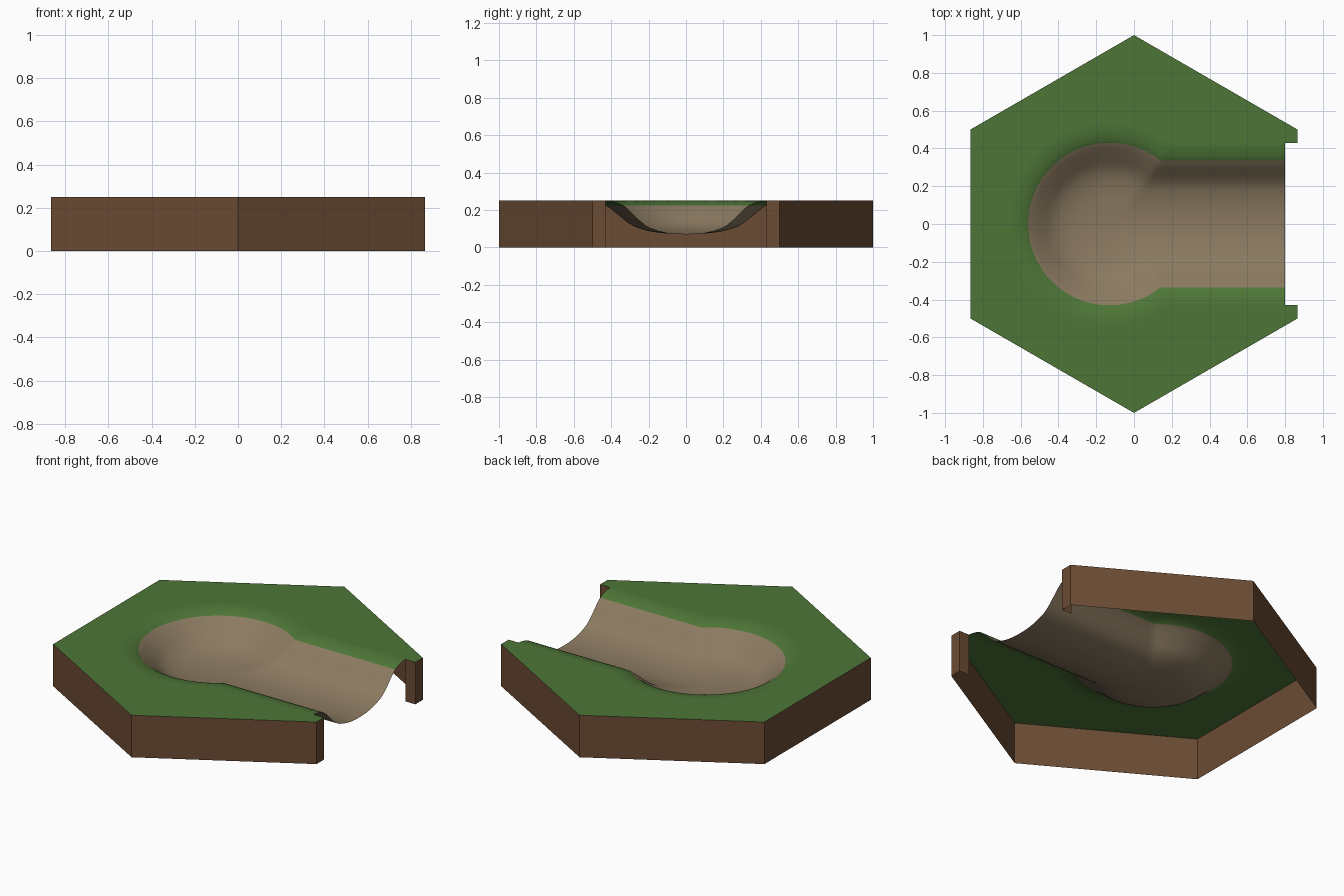
import bpy, bmesh, math

if "Cube" in bpy.data.objects:
    bpy.data.objects.remove(bpy.data.objects["Cube"])

H = 0.25                 # tile height
SAND_Z = 0.225           # sand below this level, grass above
HX = math.sqrt(3) / 2    # half width across the flats
MOUTH_X, MOUTH_Y = 0.80, 0.43
POND_X = -0.13

# distance from centre -> height
POND = [(0, .07), (.14, .078), (.23, .095), (.30, .125), (.37, .18), (.43, .225), (.48, .243), (.54, H)]
CHANNEL = [(0, .07), (.10, .078), (.20, .108), (.25, .145), (.30, .195), (.335, .225), (.375, .241), (.43, H)]


def material(name, rgb):
    m = bpy.data.materials.new(name)
    m.diffuse_color = (*rgb, 1)
    m.use_nodes = True
    m.node_tree.nodes["Principled BSDF"].inputs["Base Color"].default_value = m.diffuse_color
    return m


def profile(pts, d):
    """Smooth curve through the profile points, flat at both ends."""
    if d >= pts[-1][0]:
        return pts[-1][1]
    n = len(pts)

    def slope(i):
        if i in (0, n - 1):
            return 0.0
        return (pts[i + 1][1] - pts[i - 1][1]) / (pts[i + 1][0] - pts[i - 1][0])

    i = max(k for k in range(n - 1) if pts[k][0] <= d)
    (x0, y0), (x1, y1) = pts[i], pts[i + 1]
    w = x1 - x0
    t = (d - x0) / w
    return ((2*t**3 - 3*t*t + 1) * y0 + (t**3 - 2*t*t + t) * w * slope(i)
            + (3*t*t - 2*t**3) * y1 + (t**3 - t*t) * w * slope(i + 1))


def height(x, y):
    z = profile(POND, math.hypot(x - POND_X, y))
    if x > POND_X:
        z = min(z, profile(CHANNEL, abs(y)))
    return min(z, H)


def cut(bm, co, no, clear=False):
    geom = bm.verts[:] + bm.edges[:] + bm.faces[:]
    bmesh.ops.bisect_plane(bm, geom=geom, dist=1e-5, plane_co=co, plane_no=no, clear_outer=clear)


def finish(name, bm, mats, angle):
    me = bpy.data.meshes.new(name)
    bm.to_mesh(me)
    bm.free()
    for m in mats:
        me.materials.append(m)
    ob = bpy.data.objects.new(name, me)
    bpy.context.collection.objects.link(ob)
    bpy.ops.object.select_all(action='DESELECT')
    ob.select_set(True)
    bpy.context.view_layer.objects.active = ob
    bpy.ops.object.shade_smooth_by_angle(angle=math.radians(angle))
    return ob


grass = material("grass", (0.076, 0.18, 0.038))
sand = material("sand", (0.26, 0.195, 0.12))
earth = material("earth", (0.147, 0.072, 0.034))

# ground sheet: grid trimmed to the hexagon, with the mouth notched out
bm = bmesh.new()
bmesh.ops.create_grid(bm, x_segments=100, y_segments=100, size=1.0)
for k in range(6):
    a = math.radians(60 * k)
    n = (math.cos(a), math.sin(a), 0)
    cut(bm, (n[0] * HX, n[1] * HX, 0), n, True)
cut(bm, (MOUTH_X, 0, 0), (1, 0, 0))
for s in (-1, 1):
    cut(bm, (0, s * MOUTH_Y, 0), (0, 1, 0))
notch = [f for f in bm.faces if f.calc_center_median().x > MOUTH_X
         and abs(f.calc_center_median().y) < MOUTH_Y]
bmesh.ops.delete(bm, geom=notch, context='FACES')

# sink the pond and channel, then split along the sand line
for v in bm.verts:
    v.co.z = height(v.co.x, v.co.y)
bmesh.ops.triangulate(bm, faces=bm.faces[:])
cut(bm, (0, 0, SAND_Z), (0, 0, 1))
for f in bm.faces:
    f.material_index = 1 if f.calc_center_median().z < SAND_Z else 0
bm.normal_update()
finish("ground_with_pond", bm, (grass, sand), 40)

# earth skirt: open strip around the hexagon, returning at the mouth
half = [(MOUTH_X, MOUTH_Y), (HX, MOUTH_Y), (HX, 0.5), (0, 1), (-HX, 0.5)]
path = half + [(x, -y) for x, y in reversed(half)]
bm = bmesh.new()
low = [bm.verts.new((x, y, 0)) for x, y in path]
top = [bm.verts.new((x, y, H)) for x, y in path]
for i in range(len(path) - 1):
    bm.faces.new((low[i], low[i + 1], top[i + 1], top[i]))
bm.normal_update()
finish("earth_skirt", bm, (earth,), 20)
